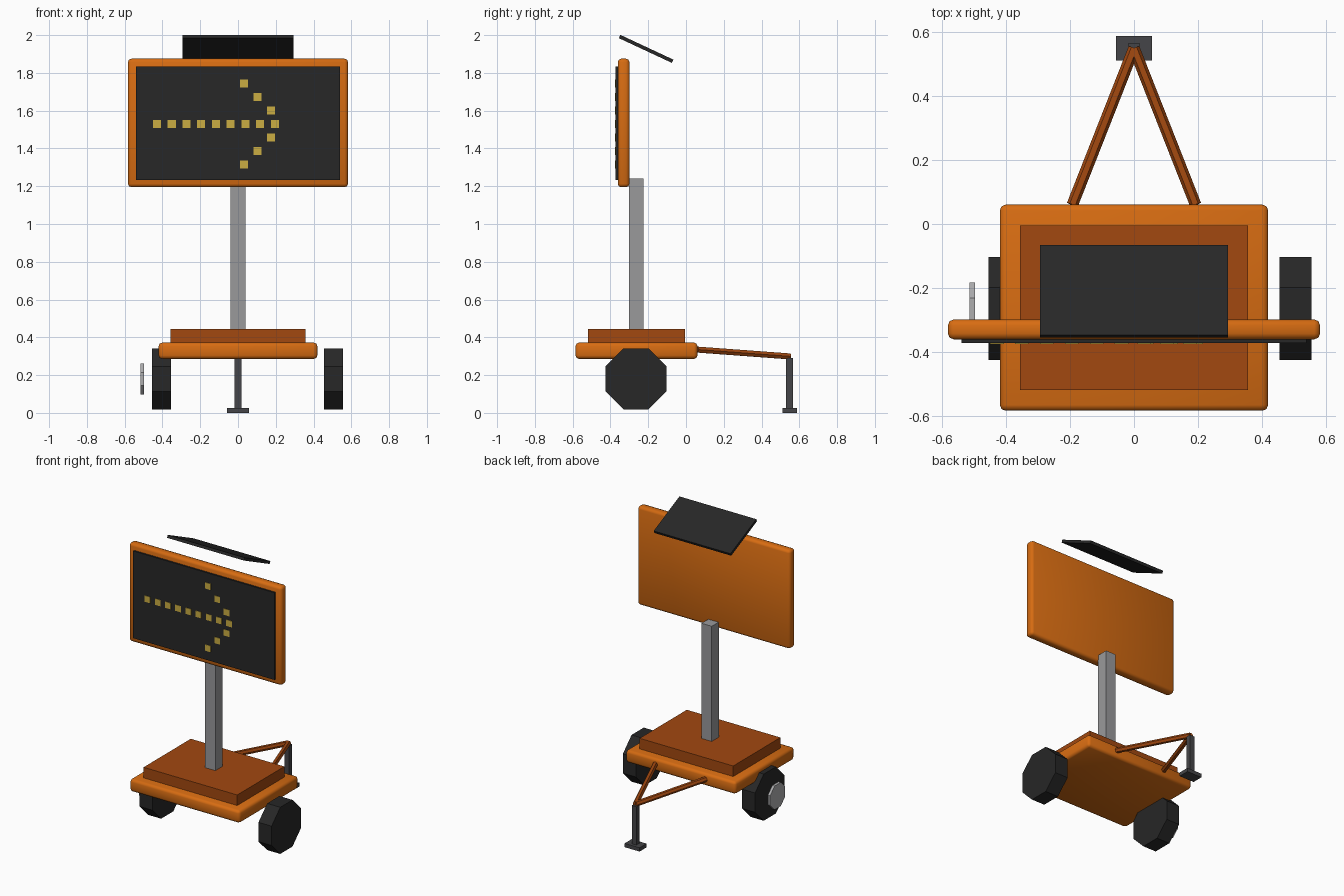
import bpy, bmesh, math
from mathutils import Matrix, Vector

cube = bpy.data.objects.get("Cube")
if cube:
    bpy.data.objects.remove(cube, do_unlink=True)


def material(name, r, g, b):
    m = bpy.data.materials.new(name)
    m.use_nodes = True
    m.diffuse_color = (r, g, b, 1)
    m.node_tree.nodes["Principled BSDF"].inputs["Base Color"].default_value = (r, g, b, 1)
    return m


ORANGE = material("bright orange", 0.68, 0.15, 0.006)
RUST = material("dark orange", 0.36, 0.065, 0.005)
BLACK = material("rubber black", 0.02, 0.02, 0.02)
STEEL = material("post grey", 0.32, 0.32, 0.33)
IRON = material("jack grey", 0.06, 0.06, 0.065)
CHROME = material("hub grey", 0.42, 0.42, 0.43)
AMBER = material("lamp amber", 0.60, 0.42, 0.055)


def finish(name, bm, mat, smooth=False):
    mesh = bpy.data.meshes.new(name)
    bmesh.ops.recalc_face_normals(bm, faces=bm.faces)
    for f in bm.faces:
        f.smooth = smooth
    bm.to_mesh(mesh)
    bm.free()
    mesh.materials.append(mat)
    ob = bpy.data.objects.new(name, mesh)
    bpy.context.collection.objects.link(ob)
    return ob


def box(name, centre, size, mat, bevel=0, tilt=0):
    """Box with optional softened edges and a tilt about x in degrees."""
    bm = bmesh.new()
    bmesh.ops.create_cube(bm, size=1, matrix=Matrix.Diagonal((*size, 1)))
    if bevel:
        bmesh.ops.bevel(bm, geom=bm.edges[:], offset=bevel, segments=2,
                        profile=0.5, affect='EDGES')
    ob = finish(name, bm, mat, smooth=bevel > 0)
    ob.location = centre
    ob.rotation_euler.x = math.radians(tilt)
    return ob


def rod(name, start, end, radius, sides, mat):
    """Flat-sided cylinder between two points."""
    a, b = Vector(start), Vector(end)
    bm = bmesh.new()
    bmesh.ops.create_cone(bm, cap_ends=True, segments=sides, radius1=radius,
                          radius2=radius, depth=(b - a).length,
                          matrix=Matrix.Rotation(math.pi / sides, 4, 'Z'))
    ob = finish(name, bm, mat)
    ob.location = (a + b) / 2
    ob.rotation_euler = (b - a).to_track_quat('Z', 'Y').to_euler()
    return ob


# Trailer body
box("trailer_base", (0, -0.262, 0.329), (0.84, 0.645, 0.086), ORANGE, 0.018)
box("trailer_deck", (0, -0.262, 0.405), (0.715, 0.515, 0.08), RUST)

# Wheels and hub
AXLE_Y, AXLE_Z = -0.265, 0.18
FLAT = math.cos(math.pi / 8)
for name, x in (("right_wheel", -0.405), ("left_wheel", 0.505)):
    rod(name, (x - 0.05, AXLE_Y, AXLE_Z), (x + 0.05, AXLE_Y, AXLE_Z), 0.161 / FLAT, 8, BLACK)
rod("right_hub", (-0.515, AXLE_Y, AXLE_Z), (-0.497, AXLE_Y, AXLE_Z), 0.082 / FLAT, 8, CHROME)

# Towing frame and jack
for name, side in (("right_tow_arm", -1), ("left_tow_arm", 1)):
    rod(name, (side * 0.193, 0.06, 0.335), (0, 0.55, 0.299), 0.018, 6, RUST)
box("jack_post", (0, 0.548, 0.155), (0.035, 0.036, 0.27), IRON)
box("jack_foot", (0, 0.55, 0.013), (0.114, 0.076, 0.026), IRON)

# Mast and sign
box("mast", (0, -0.264, 0.825), (0.078, 0.078, 0.83), STEEL)
box("sign_frame", (0, -0.33, 1.535), (1.165, 0.062, 0.68), ORANGE, 0.018)
box("sign_face", (0, -0.365, 1.533), (1.08, 0.016, 0.602), BLACK)

# Lamps forming an arrow: a shaft row and two slanted barbs
TIP_X, ROW_Z = 0.195, 1.53
spots = [(TIP_X - 0.078 * i, ROW_Z) for i in range(9)]
for k in range(3):
    for side in (-1, 1):
        spots.append((0.175 - 0.0715 * k, ROW_Z + side * 0.0715 * (k + 1)))
for i, (x, z) in enumerate(spots):
    box(f"arrow_lamp_{i + 1}", (x, -0.373, z), (0.043, 0.006, 0.043), AMBER)

# Solar panel
box("solar_panel", (0, -0.211, 1.927), (0.587, 0.31, 0.019), BLACK, tilt=-25)
